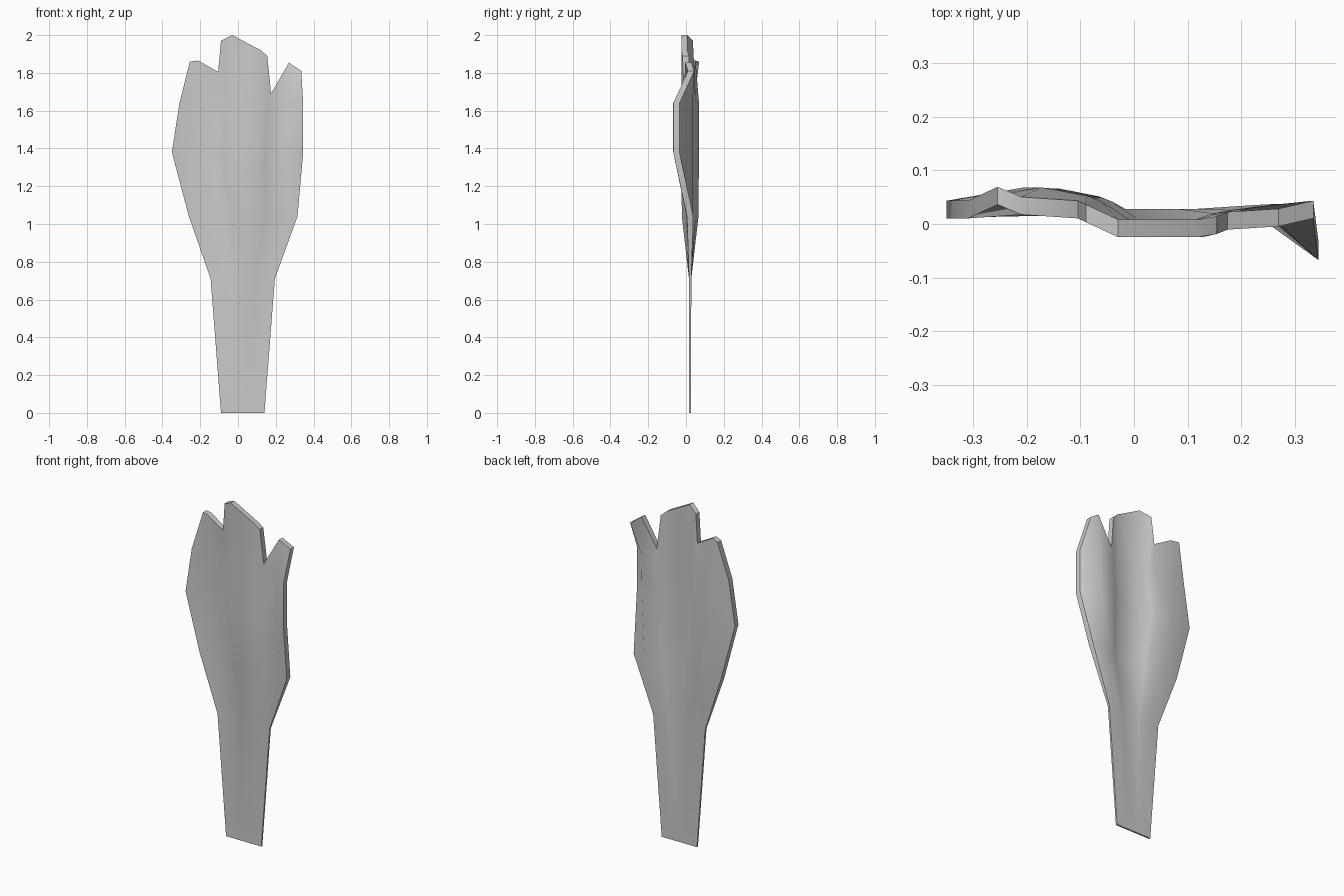
import bpy, bmesh

if "Cube" in bpy.data.objects:
    bpy.data.objects.remove(bpy.data.objects["Cube"])

# Notched top rim: (x, y, z), left to right
rim = [(-.255, .053, 1.86), (-.21, .034, 1.865), (-.105, .027, 1.805), (-.09, .02, 1.97),
       (-.03, -.008, 2.0), (.12, -.008, 1.92), (.155, -.002, 1.89), (.175, .006, 1.69),
       (.27, .012, 1.855), (.335, .027, 1.81)]
# Column spacing and fluted cross-section shared by the lower rows
cols = [0, .21, .34, .38, .46, .67, .71, .755, .88, 1]
flute = [.052, .036, .026, -.008, -.008, .002, .009, .02]
# z, left x, right x, left y, right y, flute strength, thickness
rows = [(0, -.09, .14, .022, .022, 0, .010),
        (.71, -.145, .195, .022, .022, 0, .012),
        (1.04, -.26, .315, .03, .022, .92, .033),
        (1.38, -.35, .345, .027, -.051, 1, .033),
        (1.64, -.31, .345, .027, -.051, 1, .033)]

sections = []
for z, xl, xr, yl, yr, k, th in rows:
    ys = [yl] + [.022 + (f - .022) * k for f in flute] + [yr]
    sections.append(([(xl + (xr - xl) * t, y, z) for t, y in zip(cols, ys)], th))
sections.append((rim, .033))

# Petal shell: front and back grids joined around the border
bm = bmesh.new()
front, back = ([[bm.verts.new((x, y + s * th / 2, z)) for x, y, z in pts]
                for pts, th in sections] for s in (-1, 1))
n, m = len(sections), len(cols)
for i in range(n - 1):
    for j in range(m - 1):
        for g in (front, back):
            bm.faces.new((g[i][j], g[i][j + 1], g[i + 1][j + 1], g[i + 1][j]))
border = ([(0, j) for j in range(m)] + [(i, m - 1) for i in range(1, n)] +
          [(n - 1, j) for j in range(m - 2, -1, -1)] + [(i, 0) for i in range(n - 2, 0, -1)])
for (a, b), (c, d) in zip(border, border[1:] + border[:1]):
    bm.faces.new((front[a][b], front[c][d], back[c][d], back[a][b]))
bmesh.ops.recalc_face_normals(bm, faces=bm.faces)

mesh = bpy.data.meshes.new("petal")
bm.to_mesh(mesh)
bm.free()
petal = bpy.data.objects.new("petal", mesh)
bpy.context.collection.objects.link(petal)
bpy.context.view_layer.objects.active = petal
petal.select_set(True)
bpy.ops.object.shade_smooth_by_angle(angle=.7)
